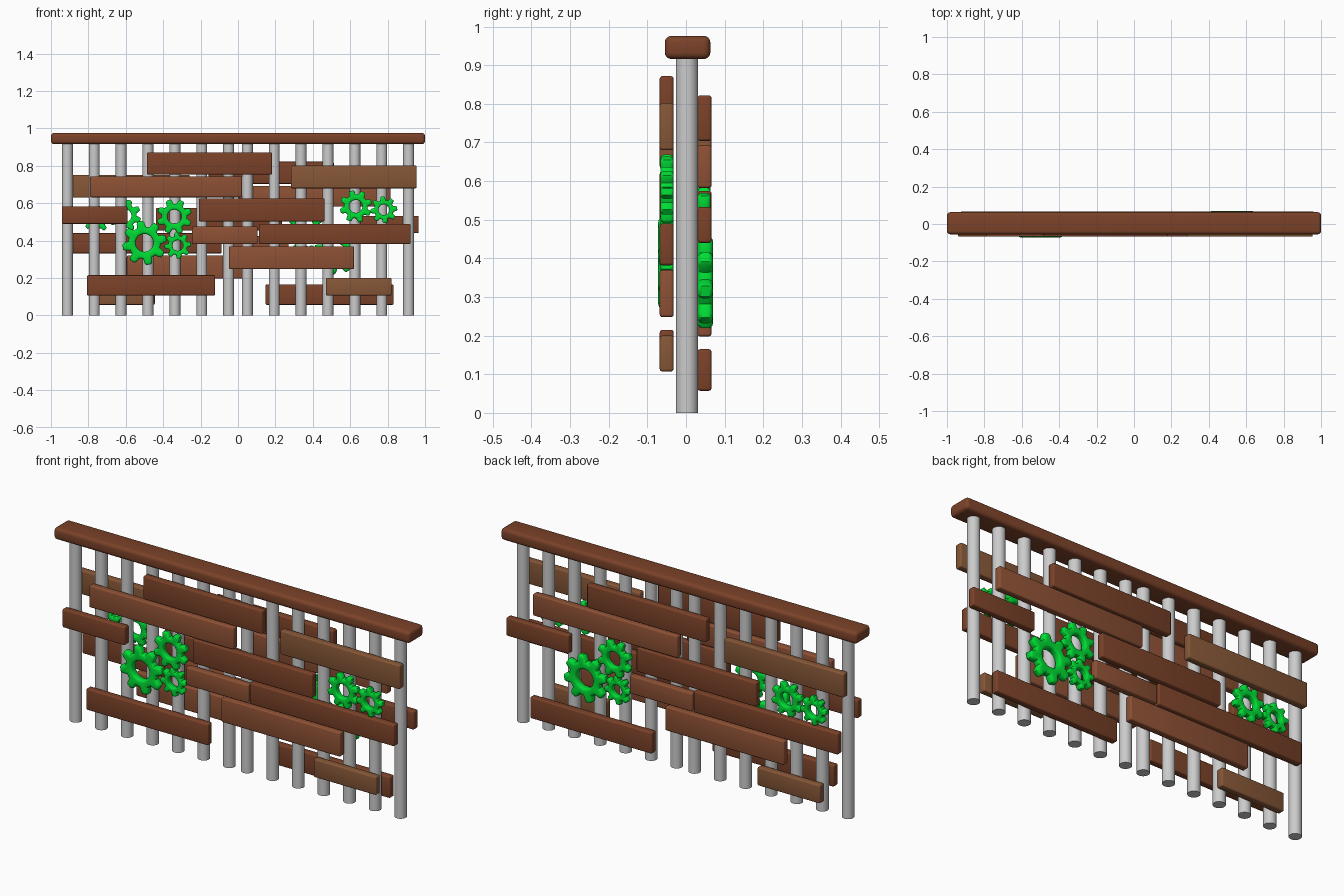
import bpy, bmesh
from math import pi, cos, sin
from mathutils import Matrix, Vector

if "Cube" in bpy.data.objects:
    bpy.data.objects.remove(bpy.data.objects["Cube"])


def material(name, rgb):
    m = bpy.data.materials.new(name)
    m.diffuse_color = (*rgb, 1)
    m.use_nodes = True
    m.node_tree.nodes["Principled BSDF"].inputs["Base Color"].default_value = m.diffuse_color
    return m


DARK = material("dark_wood", (0.20, 0.055, 0.022))
MID = material("mid_wood", (0.27, 0.082, 0.035))
LIGHT = material("light_wood", (0.24, 0.095, 0.038))
GREEN = material("green_metal", (0.0, 0.72, 0.035))


def finish(name, bm, mat=None):
    bmesh.ops.recalc_face_normals(bm, faces=bm.faces)
    me = bpy.data.meshes.new(name)
    bm.to_mesh(me)
    bm.free()
    if mat:
        me.materials.append(mat)
    ob = bpy.data.objects.new(name, me)
    bpy.context.collection.objects.link(ob)
    return ob


def rounded_box(name, lo, hi, bevel, segments, mat):
    lo, hi = Vector(lo), Vector(hi)
    bm = bmesh.new()
    bmesh.ops.create_cube(bm, size=1, matrix=Matrix.Translation((lo + hi) / 2)
                          @ Matrix.Diagonal((*(hi - lo), 1)))
    bmesh.ops.bevel(bm, geom=bm.edges[:], offset=bevel, segments=segments,
                    profile=0.5, affect='EDGES')
    return finish(name, bm, mat)


def outline(R, inset, phase, teeth=8):
    """Gear outline shrunk by inset, as (angle, radius) pairs."""
    root, pitch = 0.73 * R, 2 * pi / teeth
    side = [(0.36, root), (0.24, 0.92 * R), (0.15, R)]
    pts = []
    for i in range(teeth):
        a = phase + i * pitch
        half = [(max(f * pitch - inset / r, 0.02), r - inset) for f, r in side]
        pts += [(a - w, r) for w, r in half]
        pts += [(a + w, r) for w, r in reversed(half)]
        pts.append((a + pitch / 2, root - inset))
    return pts


def gear(name, x, y, z, R, half_depth, phase):
    """Toothed ring with rounded rims, lofted around its cross-section."""
    b = min(0.1 * R, 0.6 * half_depth)
    arc = [(b * (1 - cos(t)), half_depth - b + b * sin(t))
           for t in (0, pi / 6, pi / 3, pi / 2)]
    layers = [(d, -h) for d, h in reversed(arc)] + arc
    angles = [a for a, _ in outline(R, 0, phase)]
    bm = bmesh.new()
    rings = []
    for d, h in layers:
        rings.append([bm.verts.new((x + r * cos(a), y + h, z + r * sin(a)))
                      for a, r in outline(R, d, phase)])
    for d, h in reversed(layers):
        r = 0.40 * R + d
        rings.append([bm.verts.new((x + r * cos(a), y + h, z + r * sin(a)))
                      for a in angles])
    n = len(angles)
    for k, ring in enumerate(rings):
        nxt = rings[(k + 1) % len(rings)]
        for i in range(n):
            j = (i + 1) % n
            bm.faces.new((ring[i], ring[j], nxt[j], nxt[i]))
    return finish(name, bm, GREEN)


# Top rail
rounded_box("top_rail", (-1, -0.055, 0.916), (1, 0.063, 0.976), 0.017, 4, DARK)

# Two mirrored groups of seven round posts
for side, sx in (("left", -1), ("right", 1)):
    for i in range(7):
        bm = bmesh.new()
        bmesh.ops.create_cone(bm, cap_ends=True, segments=32, radius1=0.029,
                              radius2=0.029, depth=0.94,
                              matrix=Matrix.Translation(
                                  (sx * (0.05 + 0.1437 * i), 0.0025, 0.47)))
        finish(f"post_{side}_{i + 1}", bm)

# Front boards: x range, z range, wood
BOARDS = [
    (-0.487, 0.182, 0.754, 0.872, DARK),
    (-0.791, 0.021, 0.632, 0.743, MID),
    (0.283, 0.955, 0.680, 0.802, LIGHT),
    (-0.941, -0.590, 0.490, 0.583, DARK),
    (-0.209, 0.463, 0.503, 0.625, DARK),
    (-0.246, 0.105, 0.382, 0.475, MID),
    (0.112, 0.923, 0.382, 0.490, DARK),
    (-0.048, 0.620, 0.248, 0.370, MID),
    (-0.807, -0.122, 0.107, 0.215, DARK),
    (0.470, 0.822, 0.107, 0.200, LIGHT),
]
# Front gears: x, z, radius, half depth, phase
GEARS = [
    (-0.500, 0.388, 0.119, 0.020, 0.20),
    (-0.340, 0.528, 0.094, 0.017, 0.35),
    (-0.322, 0.374, 0.071, 0.017, 0.10),
    (0.630, 0.583, 0.087, 0.017, 0.30),
    (0.780, 0.565, 0.072, 0.017, 0.10),
]

# The back repeats the front turned half a circle, slightly shifted and lower
SHIFT, DROP = 0.025, 0.05
for i, (x0, x1, z0, z1, wood) in enumerate(BOARDS, 1):
    rounded_box(f"front_board_{i}", (x0, -0.068, z0), (x1, -0.032, z1),
                0.007, 3, wood)
    rounded_box(f"back_board_{i}", (SHIFT - x1, 0.030, z0 - DROP),
                (SHIFT - x0, 0.066, z1 - DROP), 0.007, 3, wood)
for i, (x, z, R, h, phase) in enumerate(GEARS, 1):
    y = -0.032 - h
    gear(f"front_gear_{i}", x, y, z, R, h, phase)
    gear(f"back_gear_{i}", SHIFT - x, -y - 0.002, z - DROP, R, h, pi - phase)

# Smooth shading with crisp edges
for ob in bpy.context.collection.objects:
    ob.select_set(True)
    bpy.context.view_layer.objects.active = ob
bpy.ops.object.shade_smooth_by_angle(angle=0.7)
